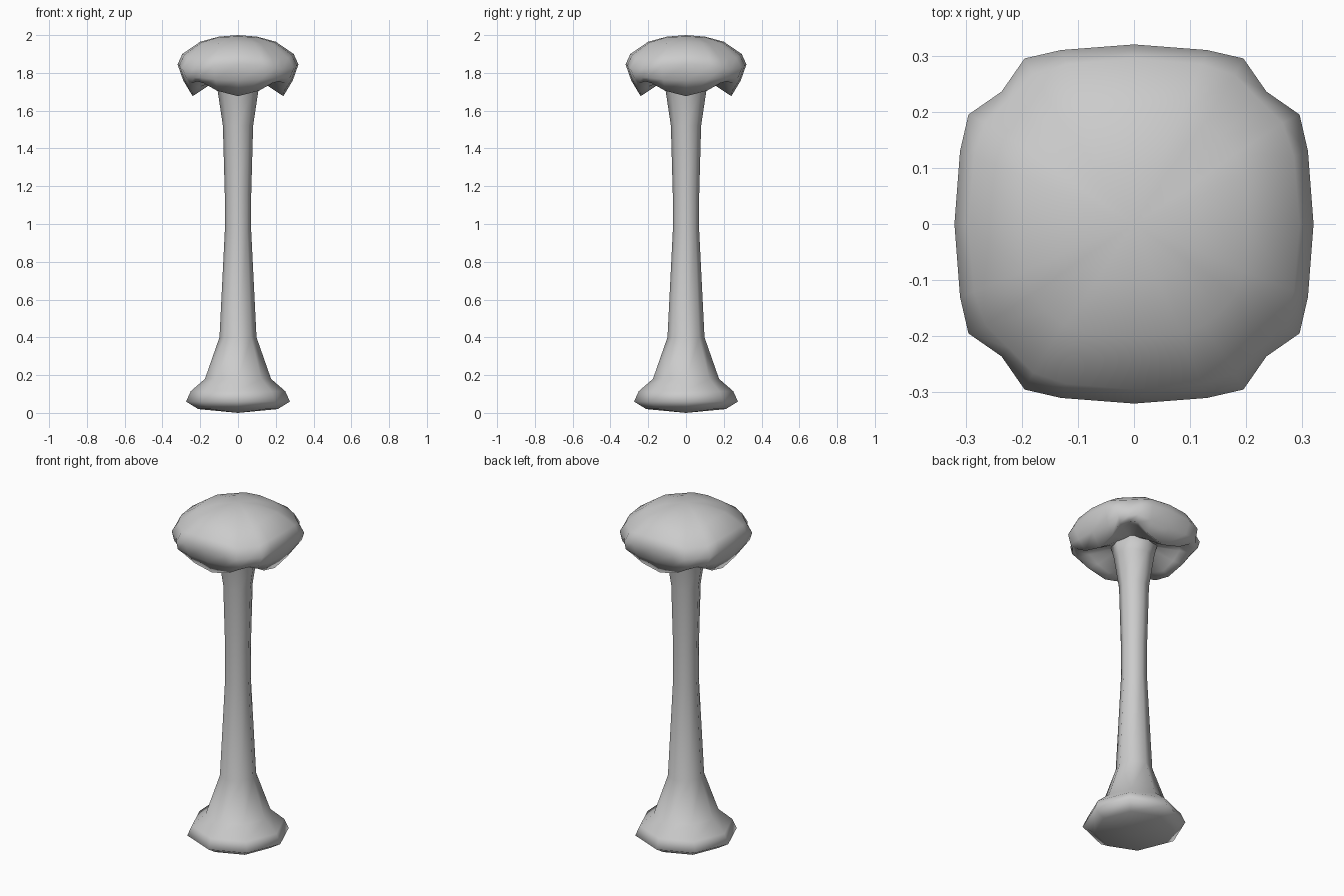
import bpy, bmesh, math

if "Cube" in bpy.data.objects:
    bpy.data.objects.remove(bpy.data.objects["Cube"])


def skin(name, rings, bottom, top):
    """Join closed rings (ordered bottom to top) and close the ends with pole points."""
    bm = bmesh.new()
    loops = [[bm.verts.new(p) for p in ring] for ring in rings]
    n = len(loops[0])
    for a, b in zip(loops, loops[1:]):
        for i in range(n):
            j = (i + 1) % n
            bm.faces.new((a[i], a[j], b[j], b[i]))
    for loop, z in ((loops[0], bottom), (loops[-1], top)):
        pole = bm.verts.new((0, 0, z))
        for i in range(n):
            bm.faces.new((loop[i], loop[(i + 1) % n], pole))
    bmesh.ops.recalc_face_normals(bm, faces=bm.faces)
    mesh = bpy.data.meshes.new(name)
    bm.to_mesh(mesh)
    bm.free()
    obj = bpy.data.objects.new(name, mesh)
    bpy.context.collection.objects.link(obj)
    mesh.shade_smooth()
    return obj


def four_fold(key):
    """Mirror (x, y, z) points from axis to diagonal into a full four-lobed ring."""
    quarter = key + [(y, x, z) for x, y, z in reversed(key[1:-1])]
    ring = []
    for k in range(4):
        c, s = round(math.cos(k * math.pi / 2)), round(math.sin(k * math.pi / 2))
        ring += [(c * x - s * y, s * x + c * y, z) for x, y, z in quarter]
    return ring


# Flared eight-sided stem with a rounded foot
profile = [(0.21, 0.02), (0.275, 0.06), (0.25, 0.115), (0.175, 0.18), (0.098, 0.40),
           (0.07, 0.96), (0.07, 1.16), (0.08, 1.52), (0.107, 1.70), (0.13, 1.80)]
stem_rings = [[(r * math.cos(i * math.pi / 4), r * math.sin(i * math.pi / 4), z)
               for i in range(8)] for r, z in profile]
skin("stem", stem_rings, 0.0, 1.82)

# Four-lobed cap: each ring runs from lobe centre to diagonal notch
cap_keys = [
    [(0.12, 0, 1.76), (0.115, 0.05, 1.76), (0.10, 0.08, 1.77), (0.09, 0.09, 1.77)],
    [(0.205, 0, 1.70), (0.205, 0.08, 1.725), (0.20, 0.14, 1.76), (0.17, 0.17, 1.775)],
    [(0.24, 0, 1.677), (0.245, 0.11, 1.705), (0.25, 0.18, 1.745), (0.215, 0.215, 1.755)],
    [(0.29, 0, 1.76), (0.285, 0.12, 1.765), (0.275, 0.20, 1.775), (0.232, 0.232, 1.775)],
    [(0.32, 0, 1.845), (0.31, 0.13, 1.84), (0.295, 0.195, 1.825), (0.236, 0.236, 1.82)],
    [(0.295, 0, 1.90), (0.285, 0.12, 1.895), (0.265, 0.18, 1.88), (0.222, 0.222, 1.88)],
    [(0.20, 0, 1.965), (0.195, 0.085, 1.96), (0.18, 0.125, 1.953), (0.155, 0.155, 1.95)],
    [(0.10, 0, 1.992), (0.097, 0.04, 1.991), (0.09, 0.06, 1.99), (0.075, 0.075, 1.99)],
]
skin("cap", [four_fold(k) for k in cap_keys], 1.80, 2.0)
